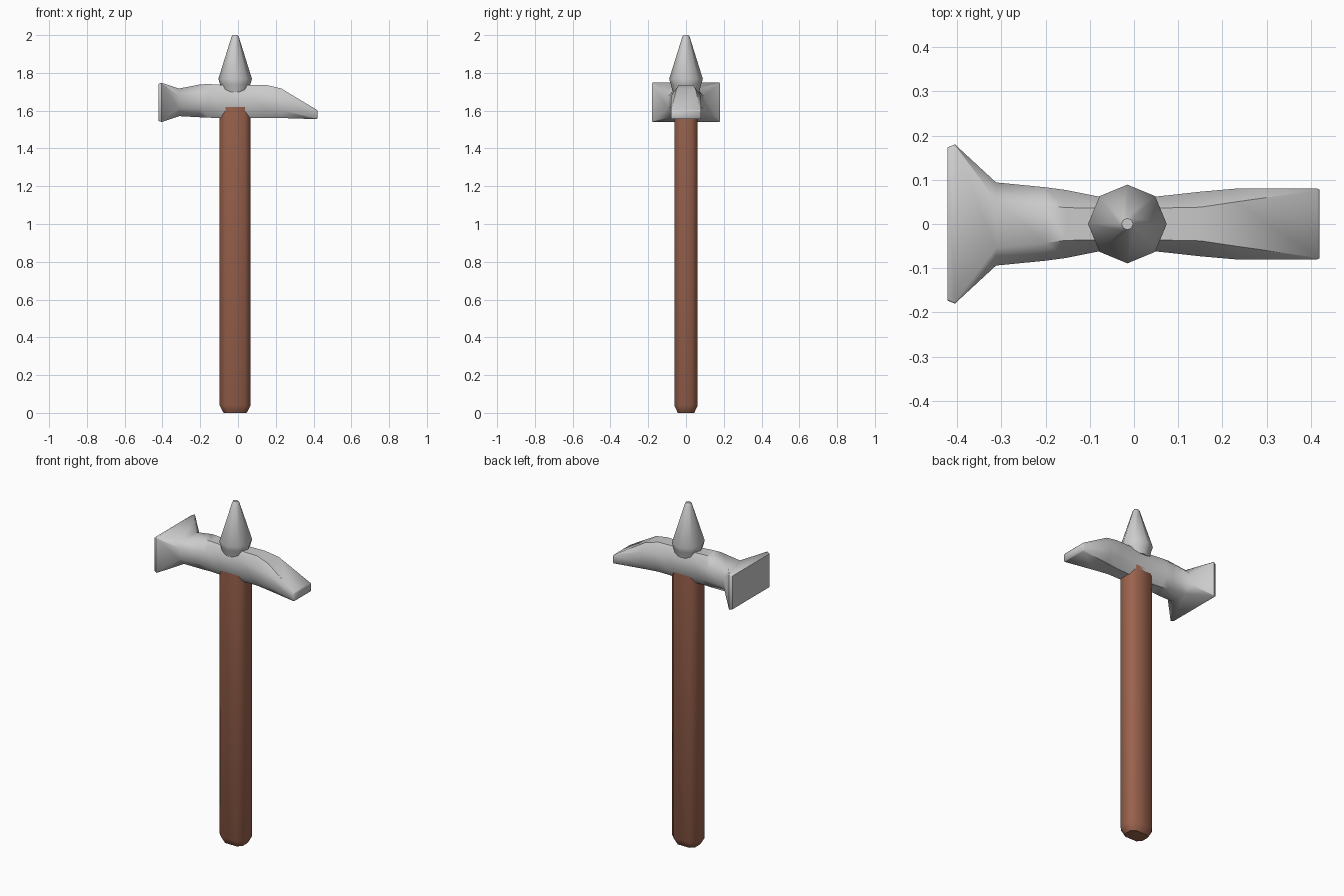
import bpy, bmesh, math

if "Cube" in bpy.data.objects:
    bpy.data.objects.remove(bpy.data.objects["Cube"])

CX = -0.015  # the shaft and spike sit slightly left of centre


def loft(name, rings, angle=50):
    """Skin a list of equal-length rings and cap both ends."""
    bm = bmesh.new()
    vs = [[bm.verts.new(p) for p in ring] for ring in rings]
    n = len(vs[0])
    for a, b in zip(vs, vs[1:]):
        for i in range(n):
            j = (i + 1) % n
            bm.faces.new((a[i], a[j], b[j], b[i]))
    bm.faces.new(vs[0])
    bm.faces.new(vs[-1])
    bmesh.ops.recalc_face_normals(bm, faces=bm.faces)
    me = bpy.data.meshes.new(name)
    bm.to_mesh(me)
    bm.free()
    ob = bpy.data.objects.new(name, me)
    bpy.context.collection.objects.link(ob)
    bpy.ops.object.select_all(action='DESELECT')
    ob.select_set(True)
    bpy.context.view_layer.objects.active = ob
    bpy.ops.object.shade_smooth_by_angle(angle=math.radians(angle))
    return ob


def chamfered(hu, hv, cu, cv):
    """Rectangle outline with cut corners, as 8 (u, v) points."""
    return [(hu, -hv + cv), (hu, hv - cv), (hu - cu, hv), (-hu + cu, hv),
            (-hu, hv - cv), (-hu, -hv + cv), (-hu + cu, -hv), (hu - cu, -hv)]


# Wooden handle with a tapered butt
def handle_ring(z, hx, hy, c):
    return [(CX + u, v, z) for u, v in chamfered(hx, hy, c, c)]


handle = loft("handle", [handle_ring(0, 0.060, 0.044, 0.022),
                         handle_ring(0.012, 0.068, 0.049, 0.025),
                         handle_ring(0.04, 0.082, 0.062, 0.03),
                         handle_ring(1.62, 0.082, 0.062, 0.03)])
wood = bpy.data.materials.new("wood")
wood.diffuse_color = (0.33, 0.125, 0.075, 1)
wood.use_nodes = True
wood.node_tree.nodes["Principled BSDF"].inputs["Base Color"].default_value = wood.diffuse_color
handle.data.materials.append(wood)


# Head: x, half width, bottom z, top z, side cut, vertical cut
def head_ring(x, hy, lo, hi, cu, cv):
    mid, hz = (lo + hi) / 2, (hi - lo) / 2
    return [(x, u, mid + v) for u, v in chamfered(hy, hz, cu, cv)]


sections = [
    (-0.422, 0.173, 1.546, 1.741, 0.004, 0.004),
    (-0.405, 0.180, 1.540, 1.748, 0.004, 0.004),
    (-0.312, 0.094, 1.571, 1.717, 0.040, 0.040),
    (-0.200, 0.083, 1.565, 1.739, 0.040, 0.050),
    (-0.155, 0.077, 1.563, 1.741, 0.040, 0.050),
    (-0.080, 0.062, 1.560, 1.736, 0.026, 0.040),
    (0.050, 0.062, 1.560, 1.736, 0.026, 0.040),
    (0.150, 0.073, 1.562, 1.736, 0.035, 0.050),
    (0.230, 0.080, 1.561, 1.717, 0.030, 0.040),
    (0.415, 0.080, 1.555, 1.606, 0.004, 0.004),
    (0.420, 0.077, 1.558, 1.600, 0.004, 0.004),
]
head = loft("hammer_head", [head_ring(*s) for s in sections])


# Eight-sided spike on top
def spike_ring(z, r):
    return [(CX + r * math.cos(k * math.pi / 4), r * math.sin(k * math.pi / 4), z)
            for k in range(8)]


spike = loft("top_spike", [spike_ring(1.70, 0.070), spike_ring(1.738, 0.080),
                           spike_ring(1.768, 0.089), spike_ring(1.992, 0.019),
                           spike_ring(2.0, 0.013)])
